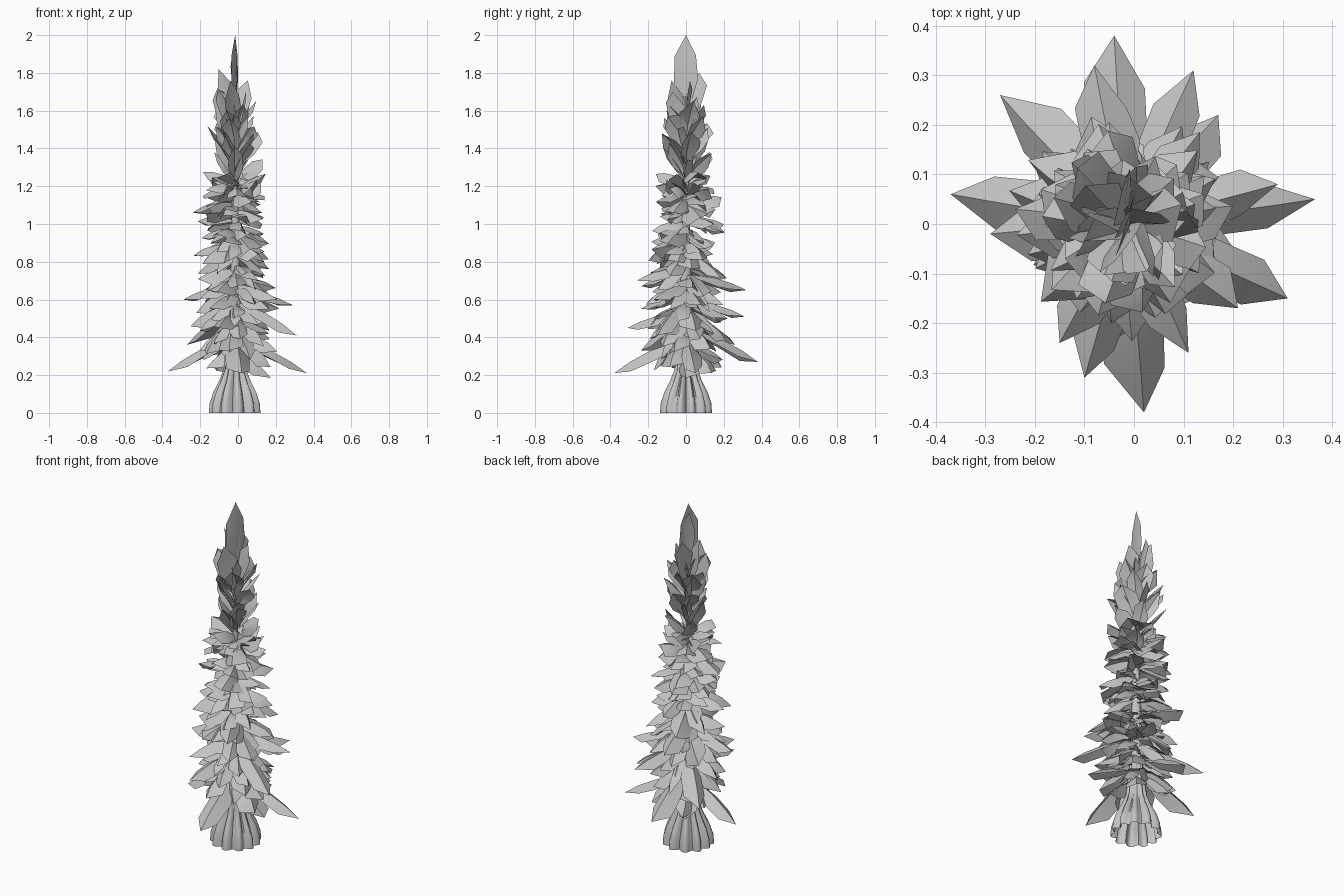
import bpy, bmesh, math, random
from mathutils import Vector, Matrix

random.seed(11)
if "Cube" in bpy.data.objects:
    bpy.data.objects.remove(bpy.data.objects["Cube"])

grey = bpy.data.materials.new("plain grey")
grey.use_nodes = True
COLOUR = (0.55, 0.55, 0.55, 1)
grey.diffuse_color = COLOUR
grey.node_tree.nodes["Principled BSDF"].inputs["Base Color"].default_value = COLOUR
AXIS = Vector((-0.015, 0, 0))


def finish(name, bm, angle):
    mesh = bpy.data.meshes.new(name)
    bm.to_mesh(mesh)
    bm.free()
    mesh.materials.append(grey)
    obj = bpy.data.objects.new(name, mesh)
    bpy.context.collection.objects.link(obj)
    bpy.ops.object.select_all(action="DESELECT")
    obj.select_set(True)
    bpy.context.view_layer.objects.active = obj
    bpy.ops.object.shade_smooth_by_angle(angle=math.radians(angle))


def lerp(table, z):
    for (a, u), (b, v) in zip(table, table[1:]):
        if z <= b:
            return u + (v - u) * max(0, (z - a) / (b - a))
    return table[-1][1]


def leaf(bm, base, tip, width, roll=0.0, arch=0.08, fold=0.3, rough=0.12):
    """Angular pointed blade, creased along its middle and bowed along its length."""
    d = tip - base
    side = d.cross(Vector((0, 0, 1)))
    if side.length < 0.01:
        side = Vector((1, 0, 0))
    side = Matrix.Rotation(roll, 3, d.normalized()) @ side.normalized()
    normal = side.cross(d).normalized()
    rows = []
    for t, w in ((0, 0.25), (0.4, 0.9), (0.74, 0.9)):
        mid = base + d * t + normal * d.length * arch * math.sin(math.pi * t)
        row = []
        for s in (-1, 0, 1):
            half = s * w * width / 2 * random.uniform(0.85, 1.2)
            slide = d * (random.uniform(-rough, rough) if t and s else 0)
            row.append(bm.verts.new(mid + side * half - normal * abs(half) * fold + slide))
        rows.append(row)
    end = bm.verts.new(tip)
    for lo, hi in zip(rows, rows[1:]):
        for i in (0, 1):
            bm.faces.new((lo[i], lo[i + 1], hi[i + 1], hi[i]))
    for i in (0, 1):
        bm.faces.new((rows[-1][i], rows[-1][i + 1], end))


# Fluted trunk, open underneath, flaring at the ground and tapering into the crown
bm = bmesh.new()
N, RIBS = 66, 11
rings = []
for z, r, flute in ((0, .126, .13), (.05, .121, .15), (.11, .102, .17), (.17, .074, .18),
                    (.23, .055, .14), (.4, .036, .08), (.9, .022, 0), (1.7, .004, 0)):
    ring = []
    for i in range(N):
        a = math.tau * i / N
        rr = r * (1 + flute * (abs(math.sin(a * RIBS / 2 + 0.3 * math.sin(2 * a))) * 2 - 1.2))
        ring.append(bm.verts.new(AXIS + Vector((rr * math.cos(a), rr * math.sin(a), z))))
    rings.append(ring)
for lo, hi in zip(rings, rings[1:]):
    for i in range(N):
        j = (i + 1) % N
        bm.faces.new((lo[i], lo[j], hi[j], hi[i]))
finish("trunk", bm, 50)

# Longest branches, each given by its tip
bm = bmesh.new()
for x, y, z in ((-.37, .06, .22), (.365, .05, .21), (-.04, .38, .27), (.02, -.38, .21),
                (-.27, .26, .36), (.31, -.15, .41), (.12, .31, .51), (-.1, -.31, .45),
                (-.29, -.02, .6), (.29, .08, .57), (-.08, .32, .65), (.17, .22, .5),
                (.21, -.17, .6), (-.15, -.24, .55), (.11, -.26, .7), (-.24, .03, 1.06)):
    reach = math.hypot(x, y)
    drop = 0.17 if z < 0.45 else 0.08
    leaf(bm, AXIS + Vector((x * .1, y * .1, z + drop)), Vector((x, y, z)), .05 + reach * .2,
         random.uniform(-.25, .25), .06, .75, .06)
finish("long_branches", bm, 40)

# Tiers of drooping branches
REACH = ((.2, .2), (.3, .24), (.45, .25), (.72, .245), (.85, .225), (1.05, .205), (1.2, .185), (1.35, .16))
RISE = ((.2, -.16), (.4, -.11), (.8, -.07), (1.1, -.02), (1.3, .07))
bm = bmesh.new()
COUNT = 128
for k in range(COUNT):
    z = .2 + 1.1 * k / COUNT + random.uniform(-.02, .02)
    a = k * 2.39996 + random.uniform(-.3, .3)
    r = lerp(REACH, z) * random.uniform(.65, 1)
    out = Vector((math.cos(a), math.sin(a), 0))
    rise = lerp(RISE, z) + random.uniform(-.05, .04)
    leaf(bm, AXIS + out * .01 + Vector((0, 0, z - rise)), AXIS + out * r + Vector((0, 0, z)),
         random.uniform(.09, .14), random.uniform(-.6, .6), random.uniform(.06, .16), .75)
finish("branch_tiers", bm, 40)

# Upright branches of the crown
bm = bmesh.new()
COUNT = 26
for k in range(COUNT):
    z = 1.3 + .34 * k / COUNT
    a = k * 2.39996 + random.uniform(-.3, .3)
    r = lerp(((1.3, .17), (1.45, .16), (1.64, .11)), z) * random.uniform(.65, 1)
    out = Vector((math.cos(a), math.sin(a), 0))
    leaf(bm, AXIS + Vector((0, 0, z - .1)), AXIS + out * r + Vector((0, 0, z + random.uniform(.03, .1))),
         random.uniform(.085, .125), random.uniform(-1.2, 1.2), .05, .4)
finish("crown_branches", bm, 40)

# Crossed blades of the leading shoot: direction, lean, bottom, top, width
bm = bmesh.new()
for turn, lean, bottom, top, width in ((1.3, 0, 1.6, 2.0, .13), (2.75, .01, 1.55, 1.95, .07),
                                       (.3, .07, 1.5, 1.76, .1), (2.9, .09, 1.52, 1.82, .11),
                                       (1.7, .07, 1.5, 1.8, .12), (4.4, .08, 1.48, 1.76, .12),
                                       (3.5, .1, 1.45, 1.72, .11), (5.4, .09, 1.42, 1.7, .11)):
    out = Vector((math.cos(turn), math.sin(turn), 0))
    # the tall blades are turned to stand edge-on to their direction; the rest lie flat to it
    roll = turn if lean == 0 else random.uniform(.9, 1.5)
    leaf(bm, AXIS + Vector((0, 0, bottom)), AXIS + out * lean + Vector((0, 0, top)), width, roll, .02, .15)
finish("leading_shoot", bm, 40)
